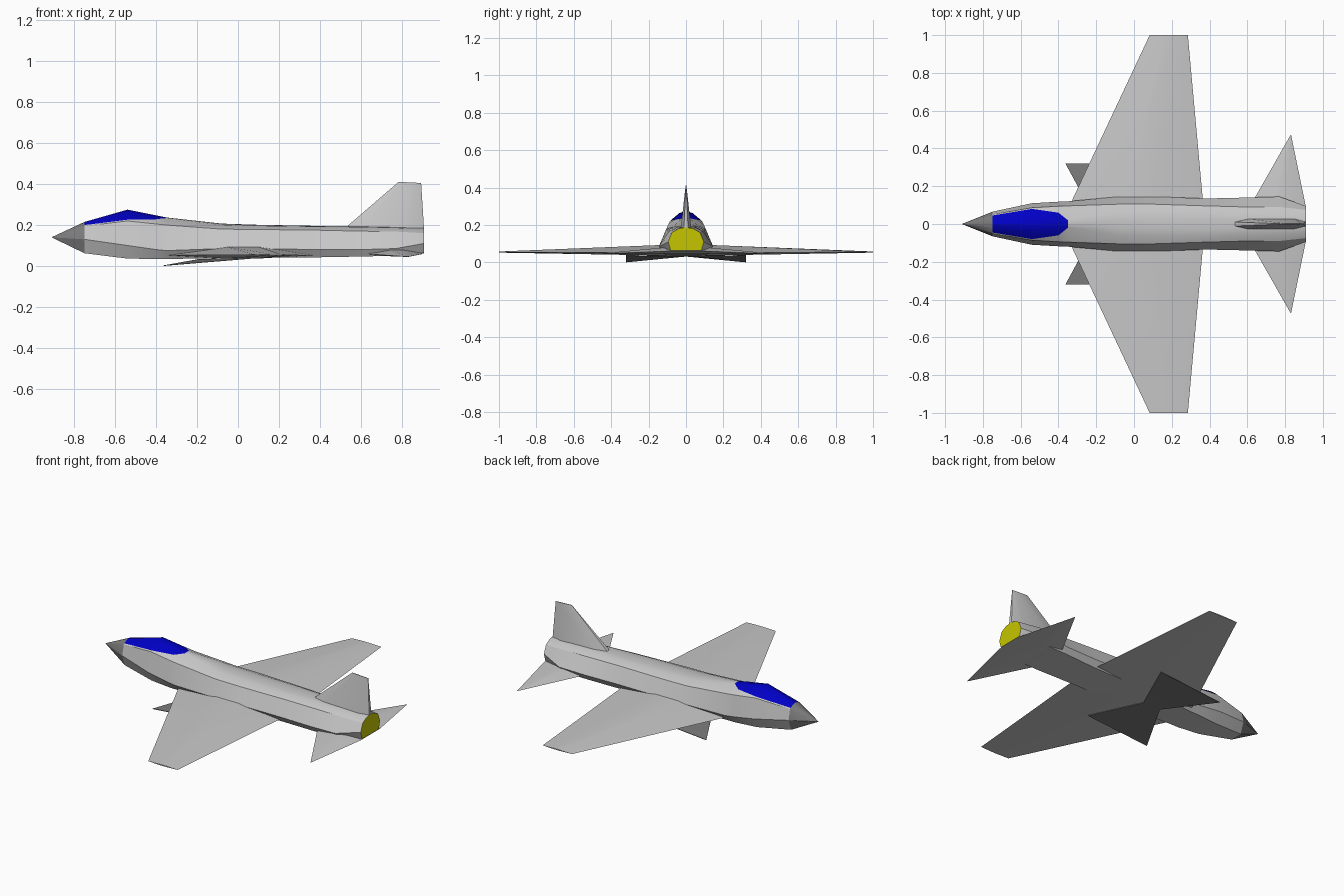
import bpy, bmesh, math

if "Cube" in bpy.data.objects:
    bpy.data.objects.remove(bpy.data.objects["Cube"])


def material(name, color):
    mat = bpy.data.materials.new(name)
    mat.use_nodes = True
    mat.diffuse_color = (*color, 1)
    shader = next(n for n in mat.node_tree.nodes if n.type == 'BSDF_PRINCIPLED')
    shader.inputs["Base Color"].default_value = (*color, 1)
    return mat


light_grey = material("light grey", (0.58, 0.58, 0.58))
dark_grey = material("dark grey", (0.2, 0.2, 0.2))
canopy_blue = material("canopy blue", (0, 0, 0.55))
exhaust_yellow = material("exhaust yellow", (0.56, 0.56, 0))


def loft(name, rings, materials, paint=None, smooth_angle=30):
    """Skin closed rings of equal length, cap both ends, paint faces by a rule."""
    bm = bmesh.new()
    loops = [[bm.verts.new(p) for p in ring] for ring in rings]
    count = len(rings[0])
    for a, b in zip(loops, loops[1:]):
        for i in range(count):
            j = (i + 1) % count
            bm.faces.new((a[i], a[j], b[j], b[i]))
    bm.faces.new(loops[0])
    bm.faces.new(loops[-1])
    bmesh.ops.remove_doubles(bm, verts=bm.verts, dist=0.0002)
    bmesh.ops.recalc_face_normals(bm, faces=bm.faces)
    if paint:
        for face in bm.faces:
            face.material_index = paint(face)
    mesh = bpy.data.meshes.new(name)
    bm.to_mesh(mesh)
    bm.free()
    for mat in materials:
        mesh.materials.append(mat)
    obj = bpy.data.objects.new(name, mesh)
    bpy.context.collection.objects.link(obj)
    bpy.ops.object.select_all(action='DESELECT')
    obj.select_set(True)
    bpy.context.view_layer.objects.active = obj
    bpy.ops.object.shade_smooth_by_angle(angle=math.radians(smooth_angle))
    return obj


def body_ring(x, top, roof_w, roof_z, shoulder_w, shoulder_z, side_w, side_z, keel_w, keel_z):
    """Symmetric fuselage cross-section, from the top round to the keel and back."""
    crown = (roof_w * 0.45, top - (top - roof_z) * 0.25)
    half = [crown, (roof_w, roof_z), (shoulder_w, shoulder_z), (side_w, side_z), (keel_w, keel_z)]
    right = [(x, y, z) for y, z in half]
    left = [(x, -y, z) for y, z in reversed(half)]
    return [(x, 0, top)] + right + [(x, 0, keel_z)] + left


# Fuselage stations from the nose joint to the exhaust
stations = [
    (-.75, .215, .045, .2, .05, .195, .065, .13, .04, .062),
    (-.54, .275, .08, .226, .086, .22, .11, .1, .075, .036),
    (-.4, .247, .06, .228, .094, .205, .118, .08, .09, .034),
    (-.35, .237, .02, .235, .096, .2, .12, .075, .09, .034),
    (-.08, .207, .06, .2, .105, .18, .145, .085, .11, .038),
    (.1, .201, .06, .196, .105, .178, .145, .085, .11, .04),
    (.38, .196, .06, .192, .096, .175, .135, .08, .11, .042),
    (.6, .194, .05, .19, .09, .17, .14, .08, .12, .046),
    (.77, .19, .05, .186, .09, .168, .145, .085, .12, .05),
    (.91, .186, .04, .18, .075, .16, .095, .11, .082, .064),
]
rings = [body_ring(*s) for s in stations]


def body_paint(face):
    xs = [v.co.x for v in face.verts]
    if min(xs) > 0.9:
        return 2
    # Canopy panels lie inside the roof line ahead of its rear corner
    for s, t in zip(stations[:3], stations[1:4]):
        ahead = abs(min(xs) - s[0]) < 0.001 and abs(max(xs) - t[0]) < 0.001
        if ahead and all(abs(v.co.y) < (s if v.co.x < (s[0] + t[0]) / 2 else t)[2] + 0.001
                         and v.co.z > 0.19 for v in face.verts):
            return 1
    return 0


loft("fuselage", rings, [light_grey, canopy_blue, exhaust_yellow], body_paint)

# Nose cone, tapering to a point
tip = [(-.91, y * 0.01, 0.14 + (z - 0.14) * 0.01) for x, y, z in rings[0]]
loft("nose_cone", [tip, rings[0]], [dark_grey])


def wing_ring(y, lead, trail, mid, top, bottom):
    """Thin aerofoil section: leading edge, two crests, trailing edge, two belly points."""
    front, back = lead + (trail - lead) * 0.4, lead + (trail - lead) * 0.62
    return [(lead, y, mid), (front, y, top), (back, y, top),
            (trail, y, mid), (back, y, bottom), (front, y, bottom)]


def mirrored(sections):
    """Lay sections out from the left tip to the right tip."""
    return ([wing_ring(-y, *rest) for y, *rest in reversed(sections)]
            + [wing_ring(y, *rest) for y, *rest in sections])


# Main wing and tailplane run straight through the body
loft("main_wing", mirrored([(.1, -.34, .367, .052, .094, .036),
                            (1, .083, .285, .055, .058, .052)]), [light_grey])
loft("tailplane", mirrored([(.09, .612, .91, .06, .082, .048),
                            (.47, .828, .832, .045, .046, .044)]), [light_grey])

# Tail fin, wide at the root and thin at the tip
fin_plan = [(0, .012), (.2, .03), (.83, .03), (1, .012)]


def fin_ring(z, lead, trail, width):
    side = [(lead + (trail - lead) * t, w * width, z) for t, w in fin_plan]
    return side + [(x, -y, h) for x, y, h in reversed(side)]


root = fin_ring(.165, .5, .91, 1)
crown = [(x, y, z - (x - .785) * 0.05) for x, y, z in fin_ring(.411, .785, .895, .07)]
loft("tail_fin", [root, crown], [light_grey])


# Belly foreplanes: one thin bow-tie panel, drooping at its front corners
def belly_ring(y, lead, trail, lead_z, trail_z):
    skin = 0.003
    return [(lead, y, lead_z), (trail, y, trail_z),
            (trail, y, trail_z + skin), (lead, y, lead_z + skin)]


outer = (-.363, .07, 0, .036)
loft("belly_foreplanes", [belly_ring(-.32, *outer), belly_ring(0, -.19, -.07, .031, .031),
                          belly_ring(.32, *outer)], [dark_grey])
